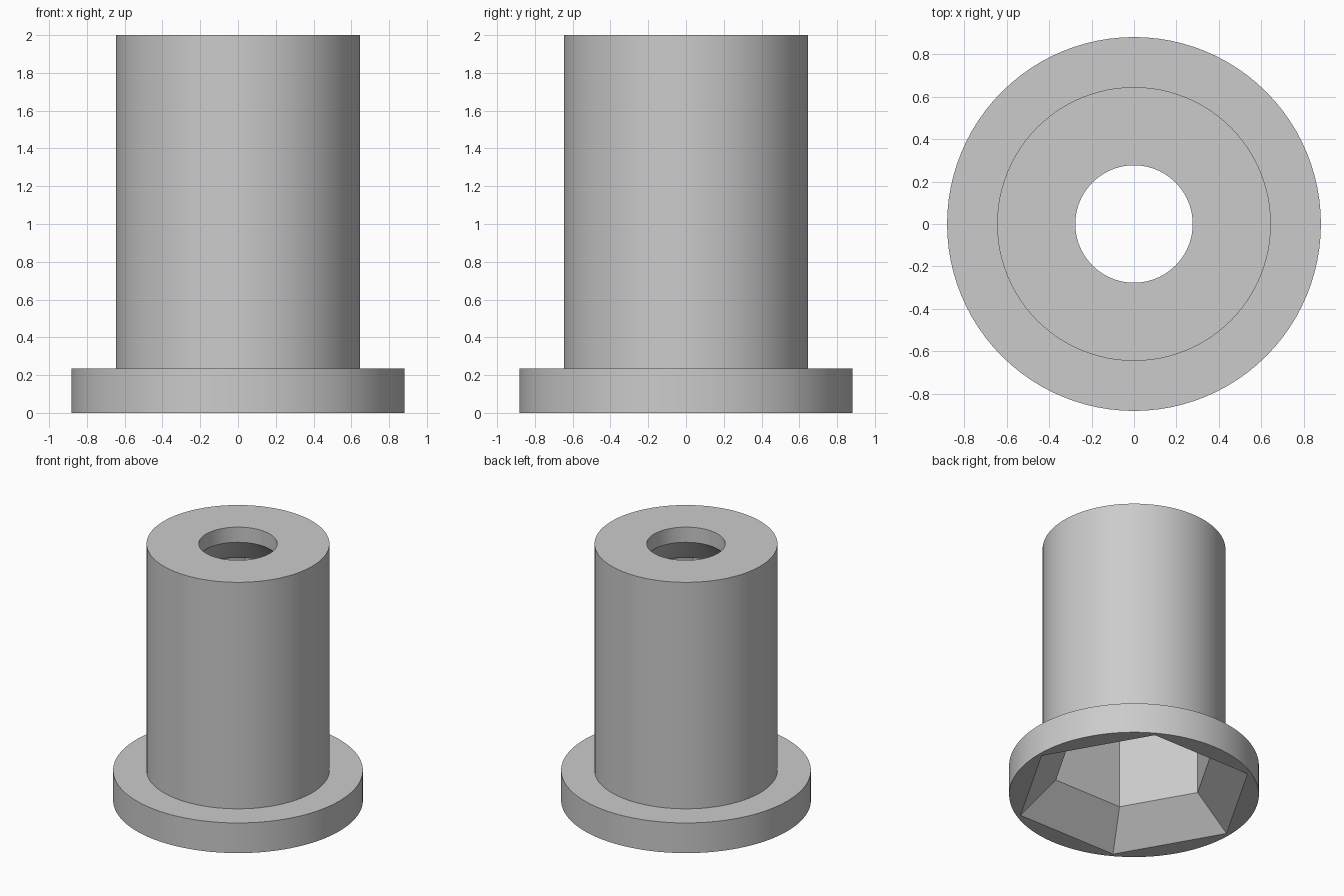
import bpy
import bmesh
from math import pi, cos, sin, radians

cube = bpy.data.objects.get("Cube")
if cube:
    bpy.data.objects.remove(cube, do_unlink=True)

SEGMENTS = 96


def ring_points(shape, radius, z):
    """Circle, or hexagon with corners on the x axis, sampled evenly by angle."""
    points = []
    for i in range(SEGMENTS):
        a = 2 * pi * i / SEGMENTS
        r = radius
        if shape == "hex":
            # distance to the flat side, measured from that side's middle
            r = radius * cos(pi / 6) / cos(a % (pi / 3) - pi / 6)
        points.append((r * cos(a), r * sin(a), z))
    return points


# Closed section: outer wall, top, bore, cone, hex socket, flared mouth
section = [
    ("round", 0.882, 0.0),
    ("round", 0.882, 0.235),
    ("round", 0.646, 0.235),
    ("round", 0.646, 2.0),
    ("round", 0.277, 2.0),
    ("round", 0.277, 1.882),
    ("round", 0.505, 1.654),
    ("hex", 0.587, 1.654),
    ("hex", 0.587, 0.235),
    ("hex", 0.853, 0.0),
]

# Join each ring to the next, and the last back to the first
bm = bmesh.new()
rings = [[bm.verts.new(p) for p in ring_points(*s)] for s in section]
for lower, upper in zip(rings, rings[1:] + rings[:1]):
    for i in range(SEGMENTS):
        j = (i + 1) % SEGMENTS
        bm.faces.new((lower[i], lower[j], upper[j], upper[i]))
bmesh.ops.recalc_face_normals(bm, faces=bm.faces)

mesh = bpy.data.meshes.new("flanged_socket_bushing")
bm.to_mesh(mesh)
bm.free()
bushing = bpy.data.objects.new("flanged_socket_bushing", mesh)
bpy.context.collection.objects.link(bushing)

# Plain grey
colour = (0.6, 0.6, 0.6, 1.0)
grey = bpy.data.materials.new("light_grey")
grey.use_nodes = True
grey.diffuse_color = colour
grey.node_tree.nodes["Principled BSDF"].inputs["Base Color"].default_value = colour
mesh.materials.append(grey)

# Smooth round walls, sharp rims and hexagon corners
bpy.ops.object.select_all(action="DESELECT")
bushing.select_set(True)
bpy.context.view_layer.objects.active = bushing
bpy.ops.object.shade_smooth_by_angle(angle=radians(20))
